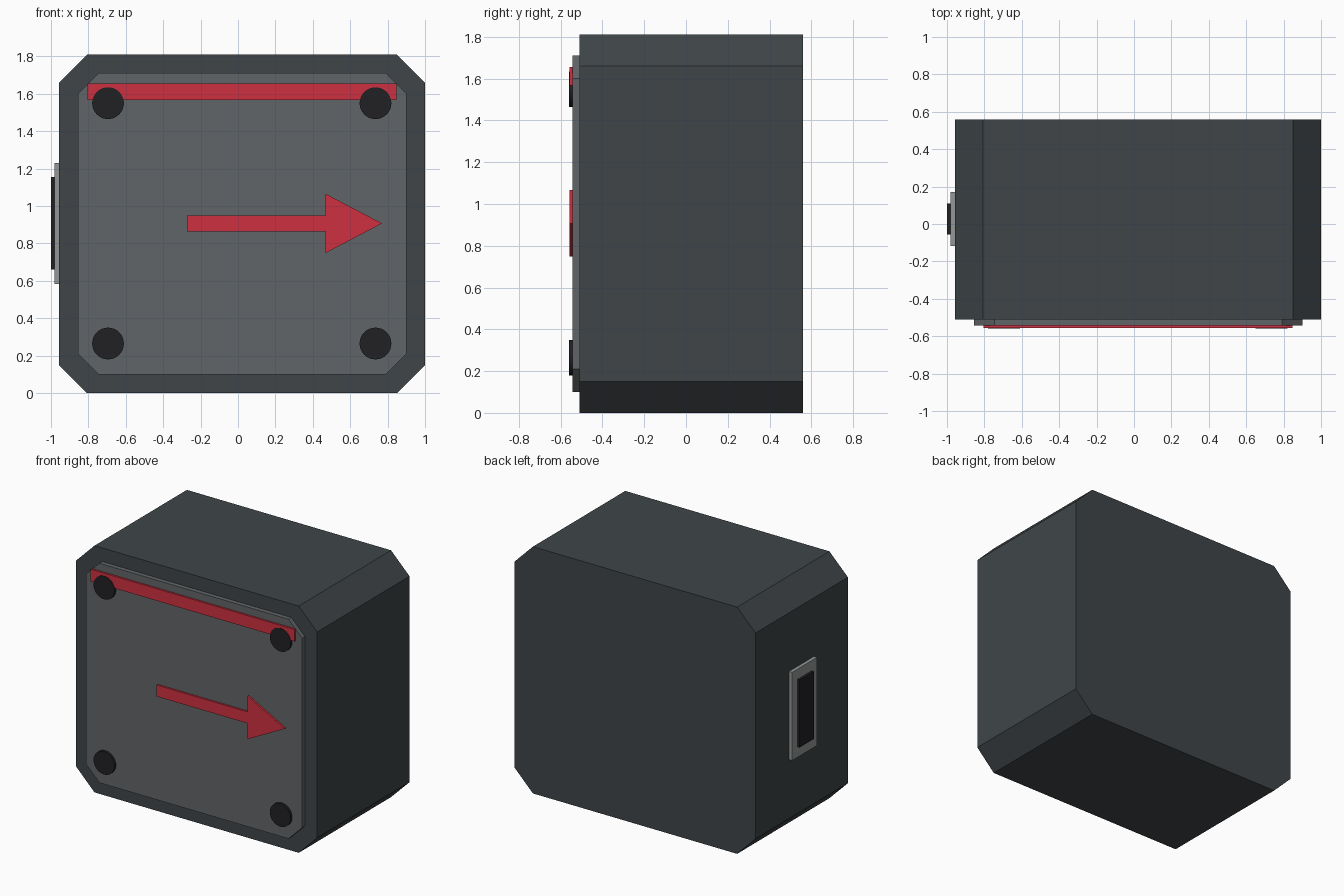
import bpy, bmesh, math

if "Cube" in bpy.data.objects:
    bpy.data.objects.remove(bpy.data.objects["Cube"])


def material(name, rgb):
    m = bpy.data.materials.new(name)
    m.diffuse_color = (*rgb, 1)
    m.use_nodes = True
    m.node_tree.nodes["Principled BSDF"].inputs["Base Color"].default_value = m.diffuse_color
    return m


RED = material("red", (0.62, 0.03, 0.05))
CHARCOAL = material("charcoal", (0.05, 0.06, 0.065))
GREY = material("mid_grey", (0.12, 0.13, 0.135))
BLACK = material("black", (0.015, 0.015, 0.018))
LIGHT = material("light_grey", (0.3, 0.31, 0.31))


def slab(name, outline, y0, y1, mat):
    """Extrude a front-view (x, z) outline from y0 to y1."""
    bm = bmesh.new()
    face = bm.faces.new([bm.verts.new((x, y0, z)) for x, z in outline])
    ext = bmesh.ops.extrude_face_region(bm, geom=[face])
    verts = [v for v in ext["geom"] if isinstance(v, bmesh.types.BMVert)]
    bmesh.ops.translate(bm, verts=verts, vec=(0, y1 - y0, 0))
    bmesh.ops.recalc_face_normals(bm, faces=bm.faces[:])
    mesh = bpy.data.meshes.new(name)
    bm.to_mesh(mesh)
    bm.free()
    mesh.materials.append(mat)
    ob = bpy.data.objects.new(name, mesh)
    bpy.context.collection.objects.link(ob)
    return ob


def rect(x0, x1, z0, z1):
    return [(x0, z0), (x1, z0), (x1, z1), (x0, z1)]


def octagon(x0, x1, z0, z1, c):
    return [(x0 + c, z0), (x1 - c, z0), (x1, z0 + c), (x1, z1 - c),
            (x1 - c, z1), (x0 + c, z1), (x0, z1 - c), (x0, z0 + c)]


# Housing and raised front plate
slab("housing", octagon(-0.957, 1.0, 0, 1.81, 0.15), -0.51, 0.56, CHARCOAL)
slab("front_plate", octagon(-0.855, 0.90, 0.10, 1.71, 0.11), -0.543, -0.51, GREY)

# Red markings
slab("top_stripe", rect(-0.805, 0.848, 1.567, 1.655), -0.557, -0.54, RED)
arrow = [(-0.272, 0.865), (0.467, 0.865), (0.467, 0.748), (0.77, 0.907),
         (0.467, 1.066), (0.467, 0.949), (-0.272, 0.949)]
slab("arrow", arrow, -0.557, -0.54, RED)

# Corner screws
for i, x in enumerate((-0.695, 0.735)):
    for j, z in enumerate((0.265, 1.55)):
        ring = [(x + 0.085 * math.cos(k * math.tau / 32),
                 z + 0.085 * math.sin(k * math.tau / 32)) for k in range(32)]
        slab(f"screw_{i}{j}", ring, -0.56, -0.54, BLACK)

# Side socket: frame and dark insert
slab("socket_frame", rect(-0.982, -0.95, 0.583, 1.23), -0.118, 0.172, LIGHT)
slab("socket_insert", rect(-1.0, -0.95, 0.66, 1.155), -0.055, 0.11, BLACK)
